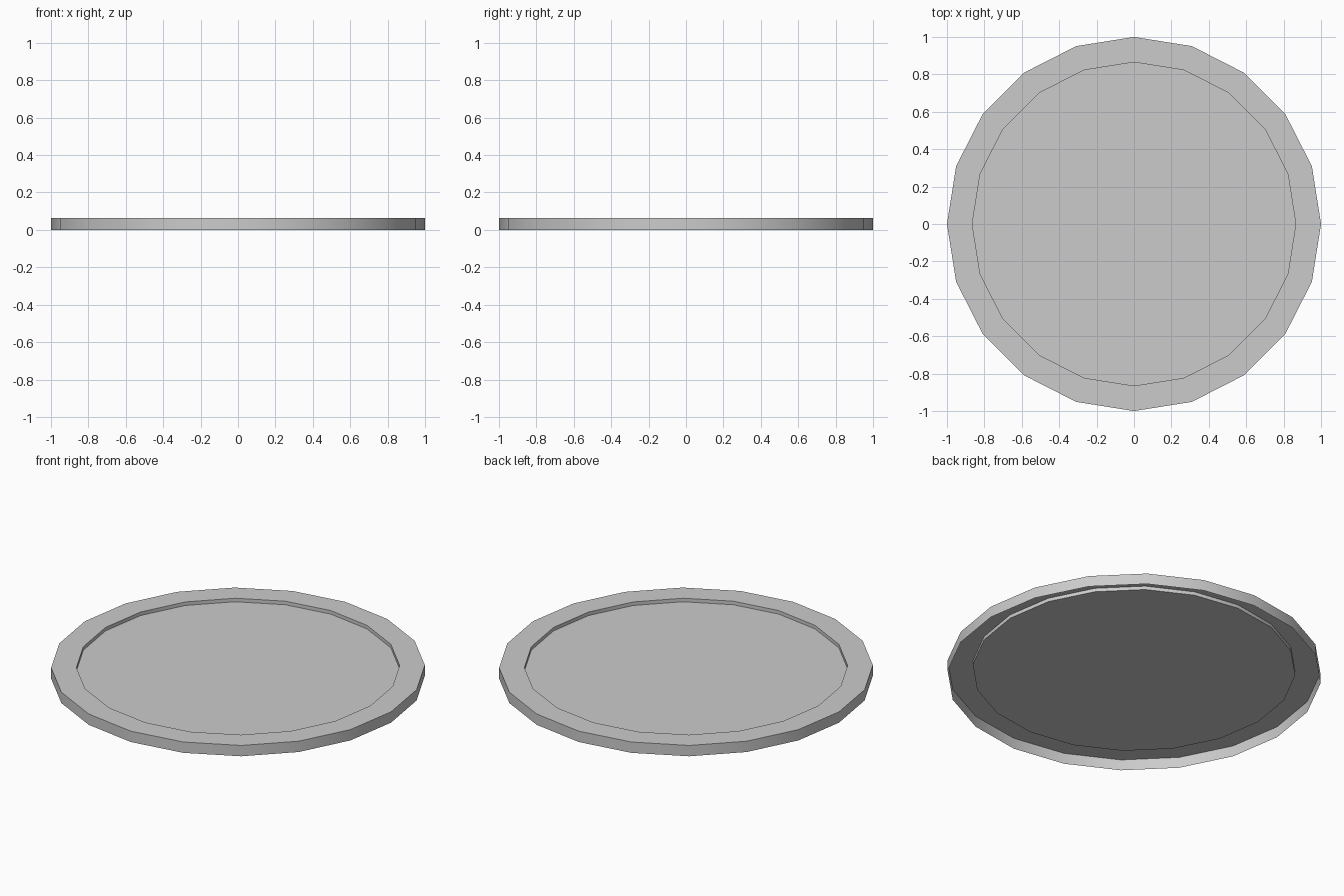
import bpy, bmesh
from math import cos, sin, tau

if "Cube" in bpy.data.objects:
    bpy.data.objects.remove(bpy.data.objects["Cube"])

SIDES = 20
# Profile (radius, z): open-bottomed outer wall, flat rim, shallow recess
PROFILE = [(1.0, 0.0), (1.0, 0.064), (0.865, 0.064), (0.865, 0.043)]

bm = bmesh.new()
rings = [[bm.verts.new((r * cos(tau * i / SIDES), r * sin(tau * i / SIDES), z))
          for i in range(SIDES)] for r, z in PROFILE]

# Wall, rim and recess step
for lower, upper in zip(rings, rings[1:]):
    for i in range(SIDES):
        j = (i + 1) % SIDES
        bm.faces.new((lower[i], lower[j], upper[j], upper[i]))

# Recessed centre disc
bm.faces.new(rings[-1])

mesh = bpy.data.meshes.new("shallow_tray")
bm.to_mesh(mesh)
bm.free()
tray = bpy.data.objects.new("shallow_tray", mesh)
bpy.context.collection.objects.link(tray)

# Smooth around the wall, sharp at the rim corners
bpy.context.view_layer.objects.active = tray
tray.select_set(True)
bpy.ops.object.shade_smooth_by_angle(angle=0.52)
